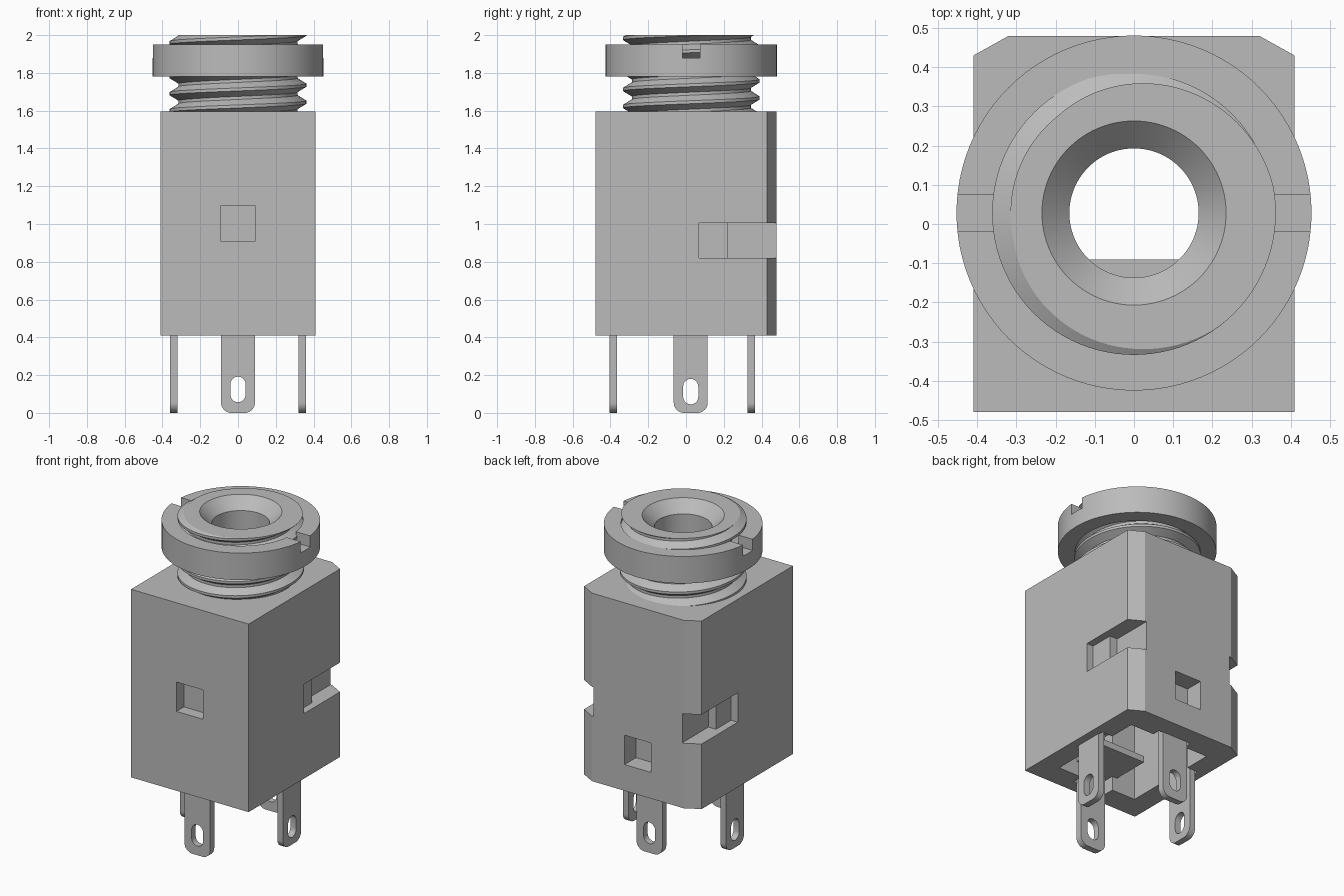
import bpy, bmesh
from math import pi, sin, cos, radians
from mathutils import Matrix, Vector

if "Cube" in bpy.data.objects:
    bpy.data.objects.remove(bpy.data.objects["Cube"])

AXIS_Y = 0.028       # the round parts sit slightly behind the centre
BODY_LOW, BODY_TOP = 0.41, 1.595

grey = bpy.data.materials.new("plain grey")
grey.use_nodes = True
grey.diffuse_color = (0.5, 0.5, 0.5, 1)
grey.node_tree.nodes["Principled BSDF"].inputs["Base Color"].default_value = (0.5, 0.5, 0.5, 1)


def add(name, bm):
    bmesh.ops.recalc_face_normals(bm, faces=bm.faces)
    mesh = bpy.data.meshes.new(name)
    bm.to_mesh(mesh)
    bm.free()
    mesh.materials.append(grey)
    obj = bpy.data.objects.new(name, mesh)
    bpy.context.collection.objects.link(obj)
    return obj


def box(name, low, high):
    bm = bmesh.new()
    low, high = Vector(low), Vector(high)
    size = Matrix.Diagonal((*(high - low), 1))
    bmesh.ops.create_cube(bm, size=1, matrix=Matrix.Translation((low + high) / 2) @ size)
    return add(name, bm)


def cylinder(name, radius, z0, z1):
    bm = bmesh.new()
    bmesh.ops.create_cone(bm, cap_ends=True, segments=96, radius1=radius, radius2=radius,
                          depth=z1 - z0, matrix=Matrix.Translation((0, AXIS_Y, (z0 + z1) / 2)))
    return add(name, bm)


def bake(obj):
    graph = bpy.context.evaluated_depsgraph_get()
    return bpy.data.meshes.new_from_object(obj.evaluated_get(graph))


def cut(target, cutter):
    cutter.hide_render = True
    mod = target.modifiers.new("cut", 'BOOLEAN')
    mod.operation, mod.solver, mod.object = 'DIFFERENCE', 'EXACT', cutter
    mesh = bake(target)
    target.modifiers.clear()
    target.data = mesh
    bpy.data.objects.remove(cutter)


def smooth(obj):
    bpy.ops.object.select_all(action='DESELECT')
    obj.select_set(True)
    bpy.context.view_layer.objects.active = obj
    bpy.ops.object.shade_smooth_by_angle(angle=radians(30))


# Housing: block with the two back corners chamfered
bm = bmesh.new()
outline = [(-0.41, -0.48), (0.41, -0.48), (0.41, 0.43), (0.32, 0.48), (-0.32, 0.48), (-0.41, 0.43)]
base = bm.faces.new([bm.verts.new((x, y, BODY_LOW)) for x, y in outline])
top = bmesh.ops.extrude_face_region(bm, geom=[base])["geom"]
bmesh.ops.translate(bm, vec=(0, 0, BODY_TOP - BODY_LOW),
                    verts=[v for v in top if isinstance(v, bmesh.types.BMVert)])
housing = add("housing", bm)

# Hollow underside with recesses for the terminals, and the bore
cut(housing, box("cavity", (-0.28, -0.33, 0.3), (0.28, 0.31, 1.45)))
cut(housing, box("side_recess", (-0.355, -0.09, 0.3), (0.355, 0.14, 0.78)))
cut(housing, box("end_recess", (-0.115, -0.4, 0.3), (0.115, 0.36, 0.79)))
cut(housing, cylinder("bore", 0.165, 1.4, 1.7))

# Windows in the front, back and both sides
cut(housing, box("front_window", (-0.093, -0.6, 0.91), (0.093, -0.405, 1.095)))
cut(housing, box("back_window", (-0.093, 0.366, 0.575), (0.093, 0.6, 0.76)))
for s in (-1, 1):
    for inner, y0, y1 in ((0.363, 0.07, 0.3), (0.31, 0.22, 0.6)):
        xs = sorted((s * inner, s * 0.6))
        cut(housing, box("side_window", (xs[0], y0, 0.82), (xs[1], y1, 1.005)))

# Threaded collar: a helical profile around a countersunk bore
PITCH, ROOT, CREST, FLAT = 0.09, 0.315, 0.362, 0.008
Z0, Z1, STEPS = 1.585, 2.0, 96


def thread_radius(angle, z):
    d = (z - 1.735 - PITCH * angle / (2 * pi) + PITCH / 2) % PITCH - PITCH / 2
    slope = min(max((abs(d) - FLAT) / (PITCH / 2 - 2 * FLAT), 0), 1)
    return CREST + (ROOT - CREST) * slope


bm = bmesh.new()
columns = []
for i in range(STEPS + 1):
    a = 2 * pi * i / STEPS
    profile = [(0.165, Z0)]
    for k in range(-4, 5):
        for off in (FLAT - PITCH / 2, -FLAT, FLAT, PITCH / 2 - FLAT):
            z = 1.735 + PITCH * (a / (2 * pi) + k) + off
            z = min(max(z, Z0), Z1)
            profile.append((thread_radius(a, z), z))
    profile += [(0.235, Z1), (0.165, Z1 - 0.07)]
    columns.append([bm.verts.new((r * cos(a), AXIS_Y + r * sin(a), z)) for r, z in profile])
for left, right in zip(columns, columns[1:]):
    for j in range(len(left)):
        n = (j + 1) % len(left)
        bm.faces.new((left[j], right[j], right[n], left[n]))
bmesh.ops.remove_doubles(bm, verts=bm.verts, dist=0.0003)
bmesh.ops.dissolve_degenerate(bm, edges=bm.edges, dist=0.0001)
collar = add("threaded_collar", bm)
smooth(collar)

# Ring nut with two driver slots
nut = cylinder("ring_nut", 0.453, 1.78, 1.95)
cut(nut, cylinder("nut_hole", 0.355, 1.7, 2.1))
cut(nut, box("nut_slot", (-0.6, AXIS_Y - 0.047, 1.88), (0.6, AXIS_Y + 0.047, 2.1)))
smooth(nut)


# Solder terminals: rounded tabs with an oblong eye
def arc(cx, cz, r, a0, a1, n=10):
    return [(cx + r * cos(radians(a0 + (a1 - a0) * i / n)),
             cz + r * sin(radians(a0 + (a1 - a0) * i / n))) for i in range(n + 1)]


def terminal(name, place, turn, eye_low):
    curve = bpy.data.curves.new(name, 'CURVE')
    curve.dimensions, curve.fill_mode, curve.extrude = '2D', 'BOTH', 0.02
    tab = [(0.09, 0.78), (-0.09, 0.78)] + arc(-0.035, 0.055, 0.055, 180, 270) + arc(0.035, 0.055, 0.055, 270, 360)
    eye = arc(0, eye_low + 0.095, 0.04, 0, 180) + arc(0, eye_low + 0.04, 0.04, 180, 360)
    for pts in (tab, eye):
        spline = curve.splines.new('POLY')
        spline.points.add(len(pts) - 1)
        spline.use_cyclic_u = True
        for p, (x, z) in zip(spline.points, pts):
            p.co = (x, z, 0, 1)
    temp = bpy.data.objects.new("outline", curve)
    bpy.context.collection.objects.link(temp)
    mesh = bake(temp)
    bpy.data.objects.remove(temp)
    mesh.transform(Matrix.Translation(place) @ Matrix.Rotation(turn, 4, 'Z') @ Matrix.Rotation(pi / 2, 4, 'X'))
    bm = bmesh.new()
    bm.from_mesh(mesh)
    bmesh.ops.remove_doubles(bm, verts=bm.verts, dist=0.0001)
    smooth(add(name, bm))


terminal("front_terminal", (0, -0.385, 0), 0, 0.057)
terminal("back_terminal", (0, 0.345, 0), 0, 0.057)
terminal("left_terminal", (0.34, 0.025, 0), pi / 2, 0.045)
terminal("right_terminal", (-0.34, 0.025, 0), pi / 2, 0.045)

# Contact tongue reaching under the bore from the front terminal
box("contact_tongue", (-0.15, -0.39, 0.5), (0.15, -0.09, 0.54))
